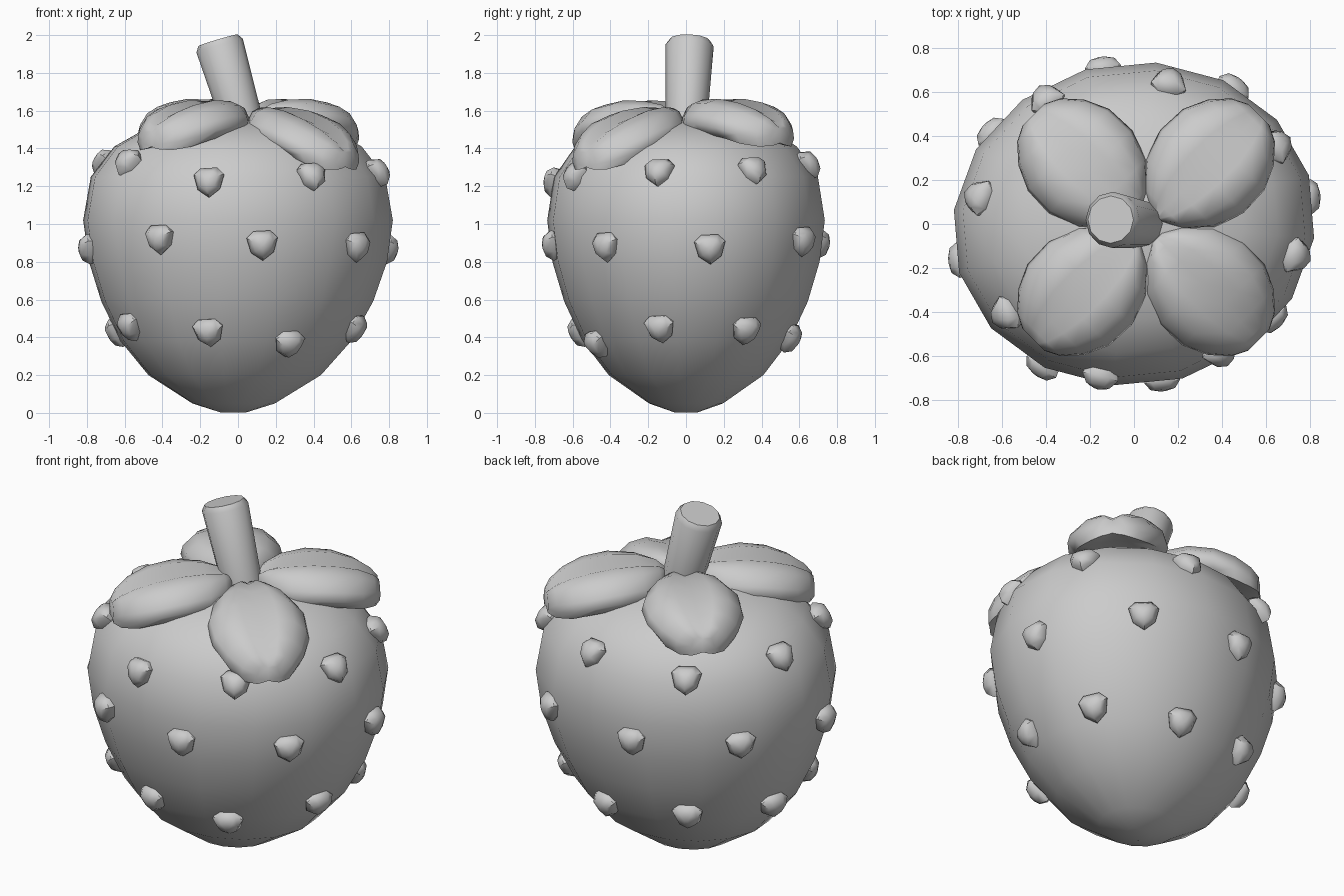
import bpy
from math import sin, cos, radians, pi
from mathutils import Vector
from mathutils.bvhtree import BVHTree

if "Cube" in bpy.data.objects:
    bpy.data.objects.remove(bpy.data.objects["Cube"])


def loft(name, rings, angle=40):
    """Skin a stack of closed rings and cap both ends."""
    n = len(rings[0])
    verts = [v for r in rings for v in r]
    faces = [(i * n + j, i * n + (j + 1) % n, (i + 1) * n + (j + 1) % n, (i + 1) * n + j)
             for i in range(len(rings) - 1) for j in range(n)]
    faces.append(tuple(reversed(range(n))))
    faces.append(tuple(range(len(verts) - n, len(verts))))
    me = bpy.data.meshes.new(name)
    me.from_pydata(verts, [], faces)
    ob = bpy.data.objects.new(name, me)
    bpy.context.collection.objects.link(ob)
    bpy.ops.object.select_all(action='DESELECT')
    ob.select_set(True)
    bpy.context.view_layer.objects.active = ob
    bpy.ops.object.mode_set(mode='EDIT')
    bpy.ops.mesh.select_all(action='SELECT')
    bpy.ops.mesh.normals_make_consistent(inside=False)
    bpy.ops.object.mode_set(mode='OBJECT')
    bpy.ops.object.shade_smooth_by_angle(angle=radians(angle))
    return ob


# Berry body: 16-sided, slightly skewed oval lathe
profile = [(.07, .003), (.22, .05), (.46, .2), (.615, .38), (.725, .59), (.795, .8),
           (.826, 1.02), (.785, 1.25), (.66, 1.41), (.5, 1.5), (.3, 1.55), (.1, 1.57)]
body = []
for r, z in profile:
    shift = -.025 * max(0, 1 - z / .7)
    body.append([(shift + r * cos(a), .893 * r * sin(a + .035), z)
                 for a in (radians(-7) + k * pi / 8 for k in range(16))])
berry = loft("berry_body", body, 60)

# Stem: tapered, leaning cylinder with a small chamfer
base, top = Vector((.035, 0, 1.5)), Vector((-.106, .02, 1.973))
axis = (top - base).normalized()
side = axis.cross(Vector((0, 1, 0))).normalized()
front = axis.cross(side)
stem = []
for t, r in ((0, .108), (.94, .128), (1, .108)):
    c = base.lerp(top, t)
    stem.append([c + (side * cos(a) + front * sin(a)) * r
                 for a in (k * pi / 6 for k in range(12))])
loft("stem", stem, 50)

# Leaves: grooved, plump cross-section swept outward and drooping
section = [(0, .012), (.35, .038), (.7, .015), (.95, -.045), (1, -.095), (.85, -.145),
           (.4, -.135), (0, -.12)]
section += [(-u, h) for u, h in reversed(section[1:-1])]
spine = [(.07, 1.58, .04), (.12, 1.605, .13), (.22, 1.62, .22), (.36, 1.625, .268),
         (.5, 1.605, .262), (.61, 1.57, .212), (.69, 1.53, .14), (.725, 1.5, .07)]
for name, ang, droop in (("leaf_back_right", 45, 0), ("leaf_back_left", 135, 0),
                         ("leaf_front_left", 225, .02), ("leaf_front_right", 315, .13)):
    a = radians(ang)
    out, across = Vector((cos(a), sin(a), 0)), Vector((-sin(a), cos(a), 0))
    root = Vector((.055, -.015, 0))
    rings = []
    for r, z, w in spine:
        k = .35 + .65 * min(1, w / .19)
        rings.append([root + out * r + across * u * w
                      + Vector((0, 0, z - droop * r / .74 + h * k)) for u, h in section])
    loft(name, rings, 60)

# Seeds: shield-shaped lumps laid on the berry surface as (direction x, y, height)
seeds = [(-.57, -.4, 1.32), (-.15, -.68, 1.22), (.37, -.55, 1.25), (.71, -.14, 1.27),
         (.64, .35, 1.28), (.16, .64, 1.31), (-.38, .54, 1.27), (-.69, .12, 1.32),
         (-.42, -.65, .92), (.13, -.72, .89), (.64, -.43, .88), (.82, .13, .87),
         (.46, .63, .91), (-.14, .7, .9), (-.66, .42, .9), (-.82, -.17, .87)]
low = ((-148, .46), (-104, .43), (-63, .37), (-14, .45), (33, .44), (78, .4),
       (123, .43), (170, .43))
seeds += [(.65 * cos(radians(d)), .58 * sin(radians(d)), z) for d, z in low]
outline = [(-.083, .037), (-.048, .073), (.043, .078), (.083, .042), (.063, -.037),
           (.005, -.083), (-.058, -.042)]
tree = BVHTree.FromObject(berry, bpy.context.evaluated_depsgraph_get())
for i, (x, y, z) in enumerate(seeds):
    hit, nor, _, _ = tree.ray_cast(Vector((2 * x, 2 * y, z)), Vector((-x, -y, 0)))
    right = Vector((0, 0, 1)).cross(nor).normalized()
    up = nor.cross(right)
    rings = [[hit + right * u * s + up * v * s + nor * h for u, v in outline]
             for s, h in ((.85, -.03), (1, .014), (.68, .052), (.2, .064))]
    loft(f"seed_{i + 1}", rings, 50)
